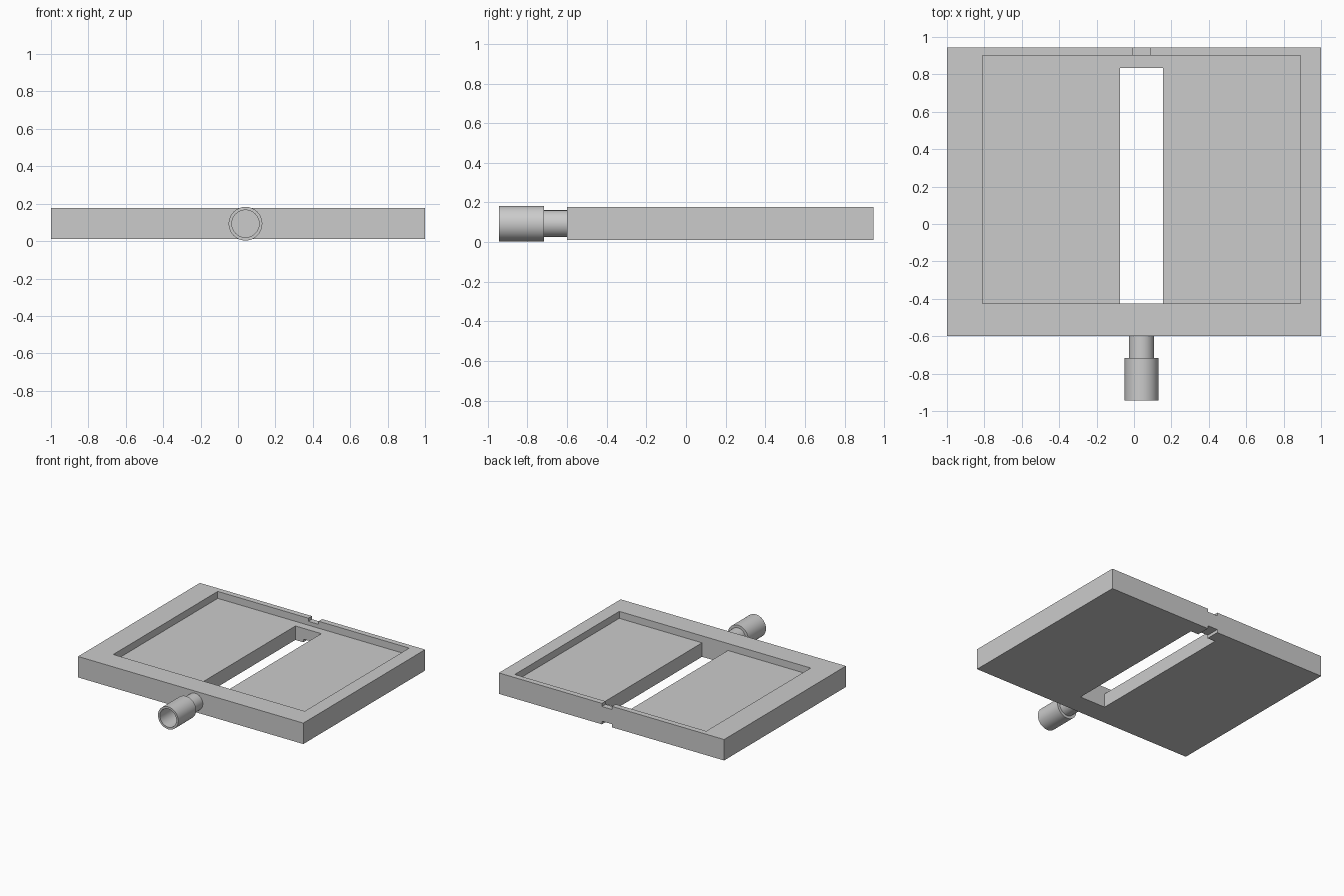
import bpy
import math

cube = bpy.data.objects.get("Cube")
if cube:
    bpy.data.objects.remove(cube, do_unlink=True)

grey = bpy.data.materials.new("plain grey")
grey.use_nodes = True
COLOUR = (0.6, 0.6, 0.6, 1)
grey.diffuse_color = COLOUR
grey.node_tree.nodes["Principled BSDF"].inputs["Base Color"].default_value = COLOUR


def box(name, x, y, z):
    """Box between the given (low, high) limits."""
    spans = (x, y, z)
    bpy.ops.mesh.primitive_cube_add(size=1, location=[(a + b) / 2 for a, b in spans])
    ob = bpy.context.object
    ob.name = name
    ob.scale = [b - a for a, b in spans]
    bpy.ops.object.transform_apply(location=False, rotation=False, scale=True)
    ob.data.materials.append(grey)
    return ob


def cut(target, cutter):
    """Apply a boolean cut and drop the cutter."""
    mod = target.modifiers.new("cut", "BOOLEAN")
    mod.operation = "DIFFERENCE"
    mod.solver = "EXACT"
    mod.object = cutter
    bpy.context.view_layer.objects.active = target
    bpy.ops.object.modifier_apply(modifier=mod.name)
    bpy.data.objects.remove(cutter, do_unlink=True)


def lathe(name, profile, centre, sides=48):
    """Spin a (radius, y) profile about a y-parallel axis."""
    cx, cz = centre
    verts, faces = [], []
    for i in range(sides):
        a = math.tau * i / sides
        verts += [(cx + r * math.cos(a), y, cz + r * math.sin(a)) for r, y in profile]
    n = len(profile)
    for i in range(sides):
        j = (i + 1) % sides
        faces += [(i * n + k, i * n + k + 1, j * n + k + 1, j * n + k) for k in range(n - 1)]
    # close both ends of the profile
    faces.append([i * n for i in reversed(range(sides))])
    faces.append([i * n + n - 1 for i in range(sides)])
    mesh = bpy.data.meshes.new(name)
    mesh.from_pydata(verts, [], faces)
    mesh.materials.append(grey)
    ob = bpy.data.objects.new(name, mesh)
    bpy.context.collection.objects.link(ob)
    bpy.ops.object.select_all(action="DESELECT")
    ob.select_set(True)
    bpy.context.view_layer.objects.active = ob
    bpy.ops.object.mode_set(mode="EDIT")
    bpy.ops.mesh.select_all(action="SELECT")
    bpy.ops.mesh.normals_make_consistent(inside=False)
    bpy.ops.object.mode_set(mode="OBJECT")
    bpy.ops.object.shade_smooth_by_angle(angle=math.radians(30))
    return ob


# Tray with an off-centre shallow pocket and a long through slot
BOTTOM, TOP, BACK = 0.01, 0.178, 0.945
tray = box("tray", (-1, 1), (-0.6, BACK), (BOTTOM, TOP))
cut(tray, box("pocket_cutter", (-0.81, 0.89), (-0.425, 0.9), (0.122, 0.3)))
cut(tray, box("slot_cutter", (-0.075, 0.155), (-0.425, 0.835), (-0.1, 0.3)))

# Shallow notches above and below the rear wall
NOTCH = 0.025
cut(tray, box("top_notch_cutter", (-0.005, 0.085), (0.87, 1.1), (TOP - NOTCH, 0.3)))
cut(tray, box("bottom_notch_cutter", (-0.005, 0.085), (0.8, 1.1), (-0.1, BOTTOM + NOTCH)))

# Hollow nozzle: narrow neck and wider sleeve with an open bore
lathe("nozzle", [(0.068, -0.59), (0.068, -0.717), (0.09, -0.717),
                 (0.09, -0.943), (0.073, -0.943), (0.073, -0.73)], (0.04, 0.093))
